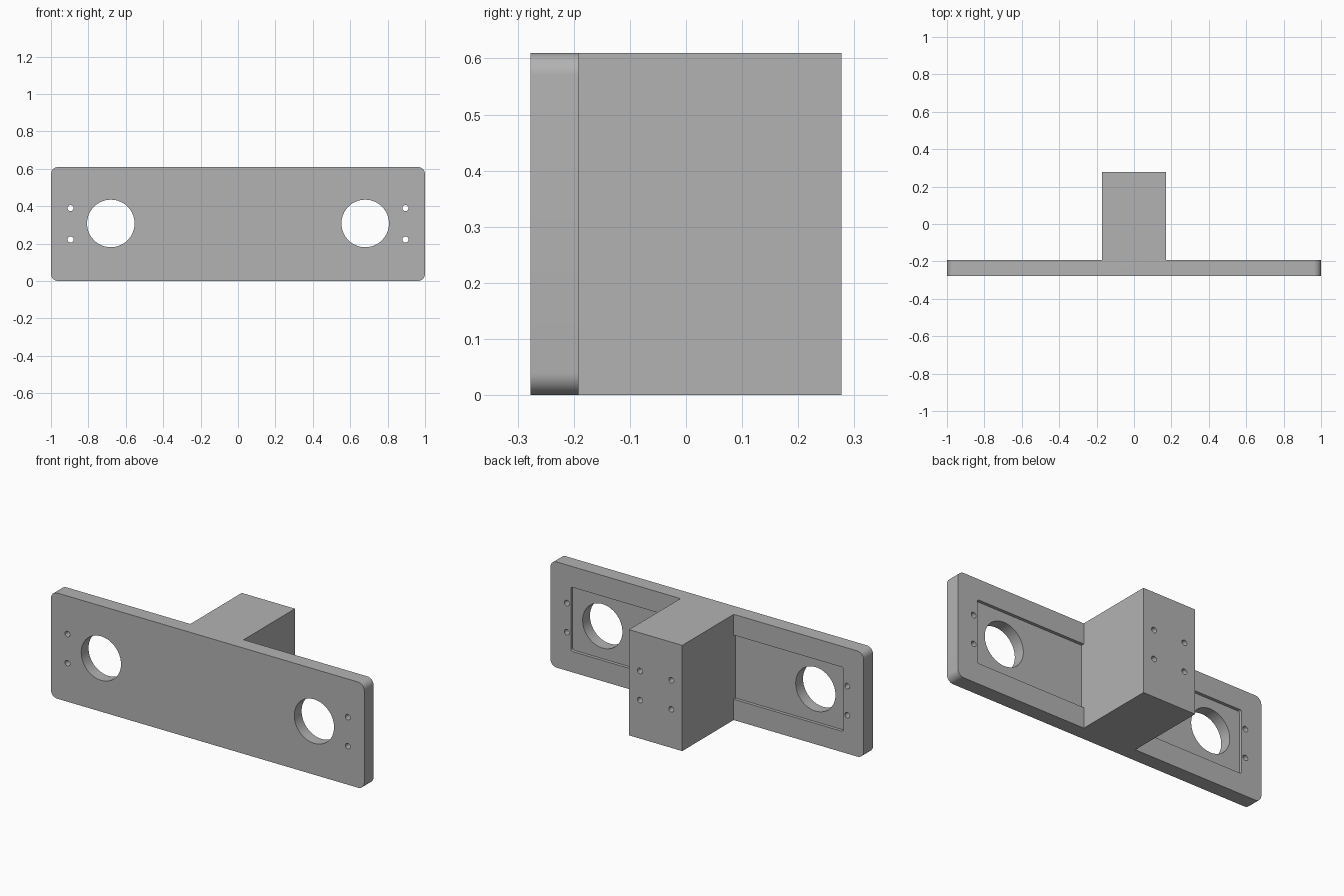
import bpy
import bmesh
from math import radians
from mathutils import Matrix

if "Cube" in bpy.data.objects:
    bpy.data.objects.remove(bpy.data.objects["Cube"], do_unlink=True)

HEIGHT, FRONT, BACK, PLATE_BACK = 0.61, -0.277, 0.277, -0.192
MID = HEIGHT / 2

grey = bpy.data.materials.new("plain grey")
grey.use_nodes = True
grey.diffuse_color = (0.45, 0.45, 0.45, 1)
grey.node_tree.nodes["Principled BSDF"].inputs["Base Color"].default_value = grey.diffuse_color


def add_object(name, bm):
    mesh = bpy.data.meshes.new(name)
    bm.to_mesh(mesh)
    bm.free()
    mesh.materials.append(grey)
    obj = bpy.data.objects.new(name, mesh)
    bpy.context.collection.objects.link(obj)
    return obj


def box(name, low, high, radius=0, side=None):
    """Box between two corners; edges along y may be rounded, on one x side or both."""
    bm = bmesh.new()
    bmesh.ops.create_cube(bm, size=1)
    for v in bm.verts:
        v.co = [high[i] if v.co[i] > 0 else low[i] for i in range(3)]
    if radius:
        edges = [e for e in bm.edges
                 if abs(e.verts[0].co.y - e.verts[1].co.y) > 1e-6
                 and (side is None or e.verts[0].co.x * side > 0.5)]
        bmesh.ops.bevel(bm, geom=edges, offset=radius, segments=8,
                        profile=0.5, affect="EDGES")
    return add_object(name, bm)


def rod(name, x, z, radius, y0, y1, sides):
    """Cylinder lying along y."""
    bm = bmesh.new()
    place = Matrix.Translation((x, (y0 + y1) / 2, z)) @ Matrix.Rotation(radians(90), 4, "X")
    bmesh.ops.create_cone(bm, cap_ends=True, segments=sides, radius1=radius,
                          radius2=radius, depth=y1 - y0, matrix=place)
    return add_object(name, bm)


def combine(target, tool, operation):
    tool.hide_render = True
    mod = target.modifiers.new(operation.lower(), "BOOLEAN")
    mod.operation, mod.solver, mod.object = operation, "EXACT", tool
    bpy.context.view_layer.objects.active = target
    bpy.ops.object.modifier_apply(modifier=mod.name)
    bpy.data.objects.remove(tool, do_unlink=True)


# Rounded face plate with the rear mounting block joined to it
bracket = box("mounting_bracket", (-1, FRONT, 0), (1, PLATE_BACK, HEIGHT), 0.04)
block = box("rear_block", (-0.17, PLATE_BACK, 0), (0.17, BACK, HEIGHT))
combine(bracket, block, "UNION")

for s in (-1, 1):
    # Shallow recess in the back of the plate, running up to the block
    xs = sorted((s * 0.17, s * 0.87))
    recess = box("recess_cutter", (xs[0], PLATE_BACK - 0.018, 0.12),
                 (xs[1], PLATE_BACK + 0.05, 0.49), 0.012, s)
    combine(bracket, recess, "DIFFERENCE")

    # Large round opening
    combine(bracket, rod("opening_cutter", s * 0.68, MID + 0.003, 0.127, -0.4, -0.1, 64),
            "DIFFERENCE")

    # Screw holes through the plate and blind holes in the block
    for z in (MID - 0.083, MID + 0.085):
        combine(bracket, rod("screw_cutter", s * 0.895, z, 0.016, -0.4, -0.1, 24), "DIFFERENCE")
        combine(bracket, rod("block_hole_cutter", s * 0.1, z, 0.016, 0.12, 0.4, 24), "DIFFERENCE")

bpy.ops.object.select_all(action="DESELECT")
bracket.select_set(True)
bpy.context.view_layer.objects.active = bracket
bpy.ops.object.shade_smooth_by_angle(angle=radians(30))
